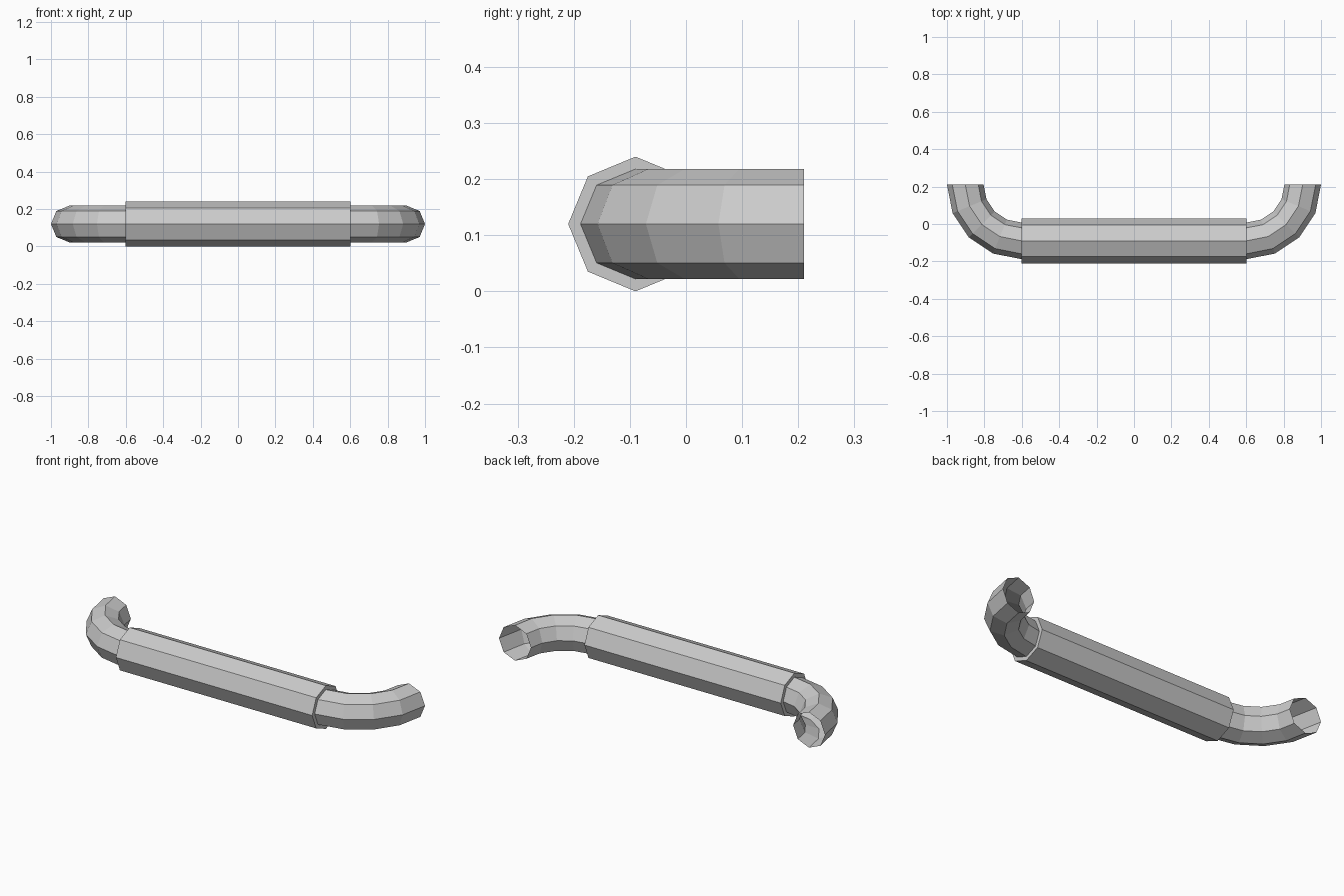
import bpy, bmesh
from math import cos, sin, pi

if "Cube" in bpy.data.objects:
    bpy.data.objects.remove(bpy.data.objects["Cube"])

SIDES = 8
Y0, Z0 = -0.09, 0.12          # axis of the bar
GRIP_HALF, GRIP_R = 0.602, 0.12
TUBE_R, BEND_R, BEND_STEPS = 0.098, 0.30, 4


def build(name, rings, caps=False):
    """Skin a list of rings into a faceted tube, optionally capped."""
    bm = bmesh.new()
    loops = [[bm.verts.new(p) for p in ring] for ring in rings]
    for a, b in zip(loops, loops[1:]):
        for i in range(SIDES):
            j = (i + 1) % SIDES
            bm.faces.new((a[i], a[j], b[j], b[i]))
    if caps:
        bm.faces.new(loops[0])
        bm.faces.new(loops[-1])
    bmesh.ops.recalc_face_normals(bm, faces=bm.faces)
    mesh = bpy.data.meshes.new(name)
    bm.to_mesh(mesh)
    bm.free()
    obj = bpy.data.objects.new(name, mesh)
    bpy.context.collection.objects.link(obj)
    return obj


def angles():
    return [2 * pi * i / SIDES for i in range(SIDES)]


# Straight octagonal grip
build("grip", [[(x, Y0 + GRIP_R * cos(t), Z0 + GRIP_R * sin(t)) for t in angles()]
               for x in (-GRIP_HALF, GRIP_HALF)], caps=True)

# Quarter-circle bends, left open where they meet the door
for side, name in ((1, "right_bend"), (-1, "left_bend")):
    rings = []
    for k in range(BEND_STEPS + 1):
        a = pi / 2 * k / BEND_STEPS
        rings.append([(side * (GRIP_HALF + (BEND_R + TUBE_R * cos(t)) * sin(a)),
                       Y0 + BEND_R - (BEND_R + TUBE_R * cos(t)) * cos(a),
                       Z0 + TUBE_R * sin(t)) for t in angles()])
    build(name, rings)
